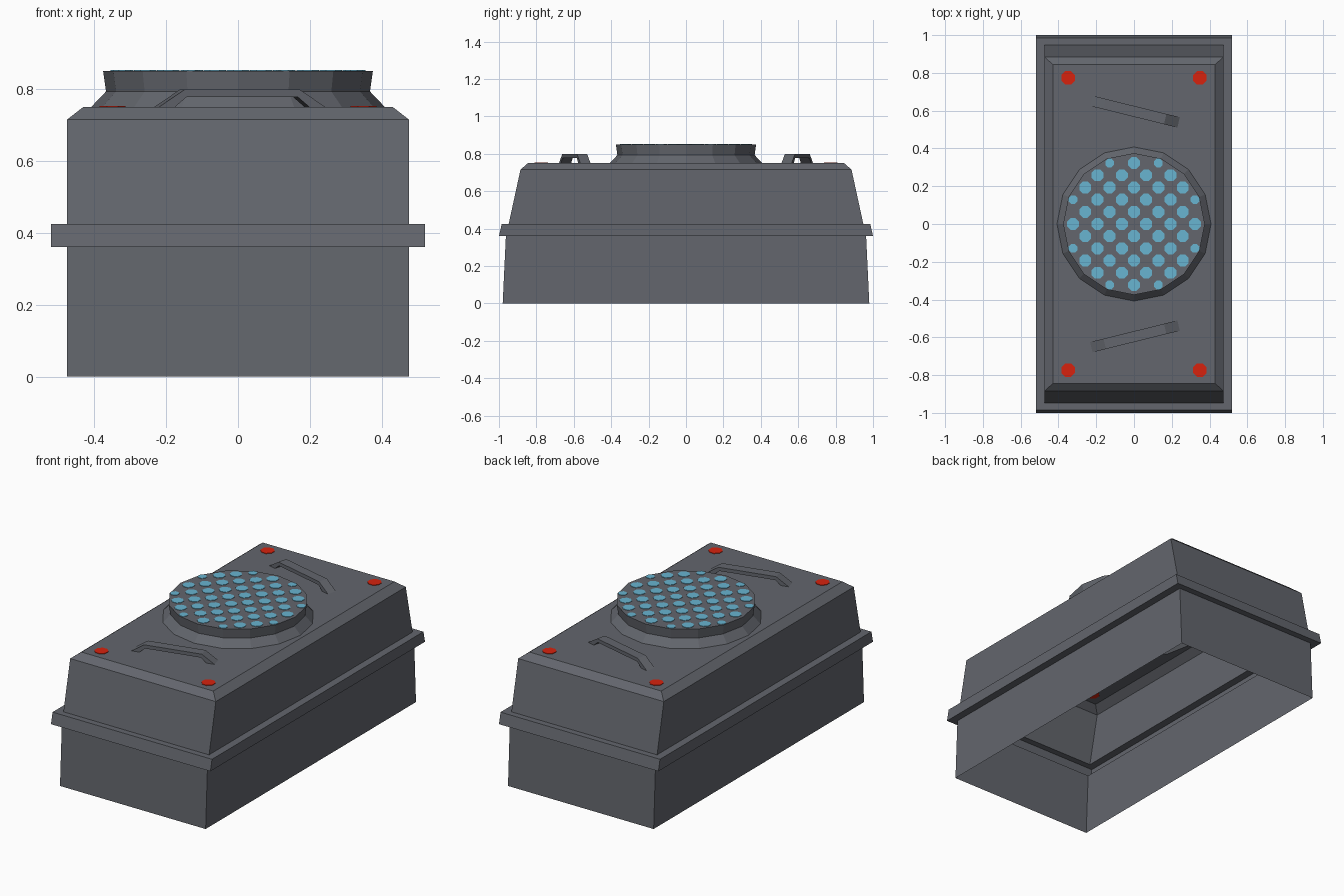
import bpy, bmesh, math
from mathutils import Matrix, Vector

if "Cube" in bpy.data.objects:
    bpy.data.objects.remove(bpy.data.objects["Cube"])


def material(name, rgb):
    m = bpy.data.materials.new(name)
    m.diffuse_color = (*rgb, 1)
    m.use_nodes = True
    m.node_tree.nodes["Principled BSDF"].inputs["Base Color"].default_value = m.diffuse_color
    return m


GREY = material("slate_grey", (0.125, 0.133, 0.153))
RED = material("signal_red", (0.68, 0.016, 0.004))
BLUE = material("sky_blue", (0.14, 0.46, 0.64))


def finish(bm, name, mat, recalc=True):
    if recalc:
        bmesh.ops.recalc_face_normals(bm, faces=bm.faces)
    me = bpy.data.meshes.new(name)
    bm.to_mesh(me)
    bm.free()
    me.materials.append(mat)
    ob = bpy.data.objects.new(name, me)
    bpy.context.collection.objects.link(ob)
    return ob


def rect(hx, hy, z):
    return [(-hx, -hy, z), (hx, -hy, z), (hx, hy, z), (-hx, hy, z)]


def circle(r, z, n=16):
    return [(r * math.cos(i * math.tau / n), r * math.sin(i * math.tau / n), z)
            for i in range(n)]


def loft(bm, rings):
    """Skin a stack of closed rings, returning the last ring's vertices."""
    prev = None
    for ring in rings:
        vs = [bm.verts.new(p) for p in ring]
        if prev:
            n = len(vs)
            for i in range(n):
                j = (i + 1) % n
                bm.faces.new((prev[i], prev[j], vs[j], vs[i]))
        prev = vs
    return prev


def loop_edges(bm, vs):
    return [bm.edges.get((a, b)) or bm.edges.new((a, b))
            for a, b in zip(vs, vs[1:] + vs[:1])]


# Hollow case with a flange, open underneath, round opening below the dial
bm = bmesh.new()
top = loft(bm, [rect(0.475, 0.98, 0), rect(0.475, 0.963, 0.36),
                rect(0.52, 1.0, 0.36), rect(0.52, 0.985, 0.425),
                rect(0.475, 0.948, 0.425), rect(0.475, 0.885, 0.715),
                rect(0.43, 0.845, 0.75)])
hole = [bm.verts.new(p) for p in circle(0.408, 0.75)]
bmesh.ops.triangle_fill(bm, use_beauty=True,
                        edges=loop_edges(bm, top) + loop_edges(bm, hole),
                        normal=(0, 0, 1))
finish(bm, "case", GREY)

# Flared dial housing with flat top
bm = bmesh.new()
bm.faces.new(loft(bm, [circle(0.408, 0.75), circle(0.367, 0.793), circle(0.375, 0.85)]))
finish(bm, "dial", GREY)


def discs(name, mat, spots, z, h, n=8):
    bm = bmesh.new()
    for x, y, r in spots:
        m = Matrix.Translation((x, y, z)) @ Matrix.Rotation(math.pi / n, 4, 'Z')
        bmesh.ops.create_cone(bm, cap_ends=True, segments=n, radius1=r, radius2=r,
                              depth=h, matrix=m)
    return finish(bm, name, mat)


# Chequered light dots on the dial, smaller at the rim
S = 0.0645
dots = []
for i in range(-5, 6):
    for j in range(-5, 6):
        d = S * math.hypot(i, j)
        if (i + j) % 2 and d < 0.36:
            dots.append((i * S, j * S, 0.034 if d < 0.335 else 0.025))
discs("dial_lights", BLUE, dots, 0.85, 0.005)

# Red corner markers
discs("corner_markers", RED,
      [(sx * 0.349, sy * 0.774, 0.039) for sx in (-1, 1) for sy in (-1, 1)], 0.75, 0.006)

# Two slanted arch handles, mirrored front to back
outer = [(-0.238, 0.75), (-0.165, 0.798), (0.165, 0.798), (0.238, 0.75)]
inner = [(-0.192, 0.75), (-0.160, 0.777), (0.160, 0.777), (0.192, 0.75)]
for name, side in (("rear_handle", 1), ("front_handle", -1)):
    bm = bmesh.new()
    place = Matrix.Translation((0.005, side * 0.595, 0)) @ Matrix.Rotation(-side * 0.242, 4, 'Z')
    grid = [[bm.verts.new(place @ Vector((x, y, z))) for x, z in path]
            for path, y in ((outer, -0.028), (outer, 0.028), (inner, 0.028), (inner, -0.028))]
    for a, b in zip(grid, grid[1:] + grid[:1]):
        for k in range(3):
            bm.faces.new((a[k], a[k + 1], b[k + 1], b[k]))
    finish(bm, name, GREY)
